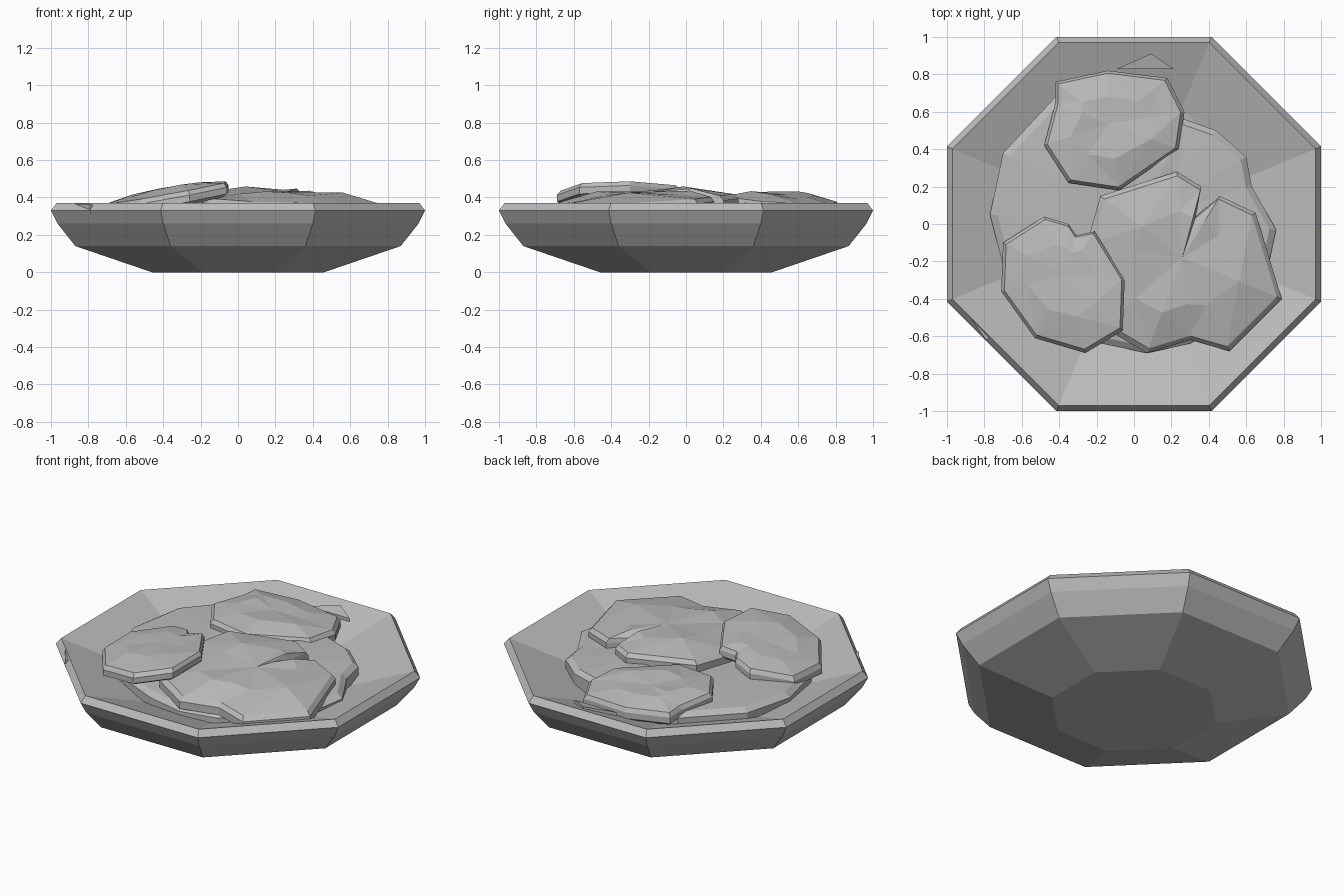
import bpy, bmesh, math, random
from mathutils import Vector

cube = bpy.data.objects.get("Cube")
if cube:
    bpy.data.objects.remove(cube)

stone = bpy.data.materials.new("grey stone")
stone.use_nodes = True
GREY = (0.5, 0.5, 0.5, 1)
stone.diffuse_color = GREY
stone.node_tree.nodes["Principled BSDF"].inputs["Base Color"].default_value = GREY


def finish(bm, name):
    bmesh.ops.recalc_face_normals(bm, faces=bm.faces)
    mesh = bpy.data.meshes.new(name)
    bm.to_mesh(mesh)
    bm.free()
    mesh.materials.append(stone)
    obj = bpy.data.objects.new(name, mesh)
    bpy.context.collection.objects.link(obj)
    return obj


def skin(bm, rings):
    """Join successive rings of points with faces; return the vertex rings."""
    loops = [[bm.verts.new(p) for p in ring] for ring in rings]
    for a, b in zip(loops, loops[1:]):
        n = len(a)
        for i in range(n):
            j = (i + 1) % n
            bm.faces.new((a[i], a[j], b[j], b[i]))
    return loops


def octagon(apothem, z):
    r = apothem / math.cos(math.pi / 8)
    return [(r * math.cos((i + .5) * math.pi / 4),
             r * math.sin((i + .5) * math.pi / 4), z) for i in range(8)]


# Eight-sided dish: outside wall, bevelled rim, sloping inside
def dish():
    profile = [(.46, 0), (.87, .14), (.965, .26), (1, .33), (.97, .37), (.62, .24), (.4, .2)]
    bm = bmesh.new()
    loops = skin(bm, [octagon(a, z) for a, z in profile])
    bm.faces.new(loops[0])
    bm.faces.new(loops[-1])
    finish(bm, "dish")


# Broken flat slab: chamfered edge and an uneven faceted top
def slab(name, outline, height, slope, thick, crown, seed, bump=.014):
    rng = random.Random(seed)
    n = len(outline)
    mid = sum((Vector(p) for p in outline), Vector((0, 0))) / n

    def ring(scale, lift, jitter=0):
        pts = []
        for p in outline:
            q = mid + (Vector(p) - mid) * (scale + rng.uniform(-4, 4) * jitter)
            d = q - mid
            z = height + slope[0] * d.x + slope[1] * d.y + lift
            pts.append((q.x, q.y, z + rng.uniform(-1, 1) * jitter))
        return pts

    bm = bmesh.new()
    loops = skin(bm, [ring(.93, -thick), ring(1, -thick * .8), ring(1, -.025),
                      ring(.95, 0), ring(.55, crown, bump)])
    bm.faces.new(loops[0])
    peak = bm.verts.new((mid.x, mid.y, height + crown))
    top = loops[-1]
    for i in range(n):
        bm.faces.new((top[i], top[(i + 1) % n], peak))
    bmesh.ops.triangulate(bm, faces=[f for f in bm.faces if len(f.verts) == 4])
    finish(bm, name)


dish()
slab("base_slab",
     [(-.77, .05), (-.7, .38), (-.42, .68), (-.1, .7), (.27, .56), (.44, .5),
      (.6, .36), (.63, .2), (.76, -.03), (.68, -.4), (.3, -.64), (.07, -.69),
      (-.17, -.64), (-.5, -.5), (-.68, -.3)],
     .335, (-.01, .03), .16, .02, 3, .01)
slab("right_front_slab",
     [(.79, -.4), (.65, .06), (.46, .15), (.33, .04), (.36, .2), (.23, .28),
      (-.18, .15), (-.25, -.1), (-.17, -.55), (.07, -.69), (.3, -.62), (.51, -.68)],
     .395, (-.04, .05), .09, .035, 5)
slab("left_front_slab",
     [(-.7, -.1), (-.48, .04), (-.35, 0), (-.31, -.06), (-.21, -.04), (-.05, -.3),
      (-.06, -.57), (-.26, -.69), (-.53, -.61), (-.71, -.36)],
     .43, (.19, .03), .075, .025, 8)
slab("back_slab",
     [(-.42, .76), (-.14, .82), (.18, .78), (.27, .6), (.24, .4), (-.08, .18),
      (-.35, .22), (-.48, .42), (-.42, .65)],
     .39, (-.05, -.05), .08, .025, 11)


# Small pointed shards lying on the inside slope
def shard(name, points, depth):
    bm = bmesh.new()
    top = [Vector(p) for p in points]
    loops = skin(bm, [top, [p - Vector((0, 0, depth)) for p in top]])
    for loop in loops:
        bm.faces.new(loop)
    finish(bm, name)


shard("back_shard", [(-.09, .83, .34), (.21, .83, .34), (.09, .91, .36)], .06)
shard("left_shard", [(-.89, -.48, .365), (-.72, -.57, .335), (-.79, -.62, .365)], .05)
